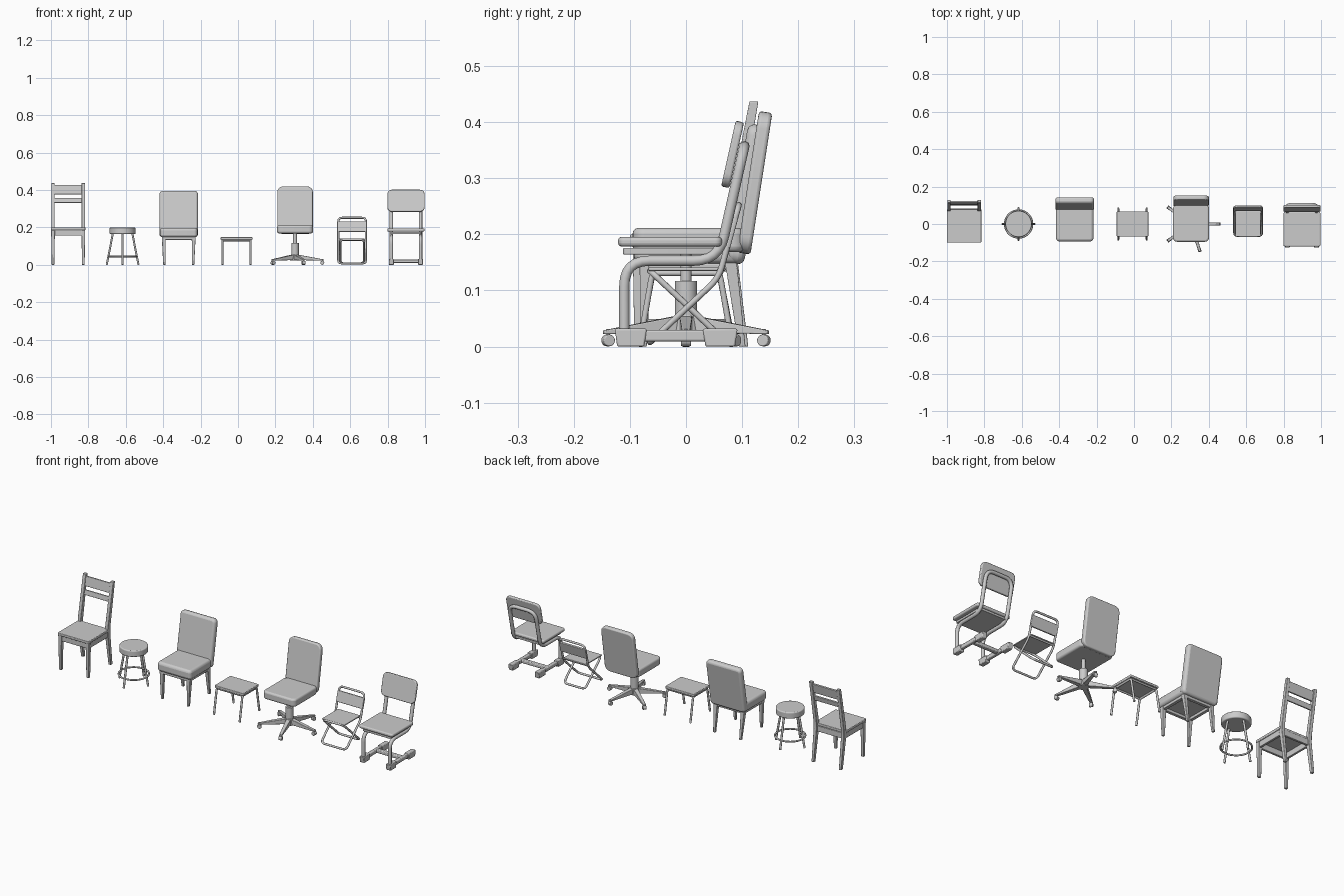
import bpy, bmesh, math
from mathutils import Vector, Matrix

if "Cube" in bpy.data.objects:
    bpy.data.objects.remove(bpy.data.objects["Cube"])


def finish(name, bm, bevel=0.0, segs=3):
    bmesh.ops.recalc_face_normals(bm, faces=bm.faces)
    me = bpy.data.meshes.new(name)
    bm.to_mesh(me)
    bm.free()
    ob = bpy.data.objects.new(name, me)
    bpy.context.collection.objects.link(ob)
    smooth(ob)
    if bevel:
        m = ob.modifiers.new("bevel", "BEVEL")
        m.width, m.segments, m.limit_method, m.angle_limit = bevel, segs, "ANGLE", math.radians(40)
    return ob


def smooth(ob):
    bpy.ops.object.select_all(action="DESELECT")
    ob.select_set(True)
    bpy.context.view_layer.objects.active = ob
    bpy.ops.object.shade_smooth_by_angle(angle=math.radians(40))


def box(name, lo, hi, bevel=0.002):
    lo, hi = Vector(lo), Vector(hi)
    bm = bmesh.new()
    bmesh.ops.create_cube(bm, size=1, matrix=Matrix.Translation((lo + hi) / 2) @ Matrix.Diagonal((*(hi - lo), 1)))
    return finish(name, bm, bevel, 2)


# Square-section beam along a path of (point, x width, y depth), horizontal sections
def beam(name, stations, bevel=0.002):
    bm = bmesh.new()
    rings = [[bm.verts.new((p[0] + sx * w / 2, p[1] + sy * d / 2, p[2]))
              for sx, sy in ((-1, -1), (1, -1), (1, 1), (-1, 1))] for p, w, d in stations]
    for a, b in zip(rings, rings[1:]):
        for i in range(4):
            bm.faces.new((a[i], a[(i + 1) % 4], b[(i + 1) % 4], b[i]))
    bm.faces.new(rings[0])
    bm.faces.new(rings[-1])
    return finish(name, bm, bevel, 2)


# Rounded-rectangle slab whose middle plane runs from p0 to p1 in (y, z)
def panel(name, cx, p0, p1, w, t, r, bevel=0.003):
    a, b = Vector((cx, *p0)), Vector((cx, *p1))
    h, v = (b - a).length, (b - a).normalized()
    n = Vector((1, 0, 0)).cross(v)
    bm = bmesh.new()
    vs = []
    for k, (sx, sy) in enumerate(((1, 1), (-1, 1), (-1, -1), (1, -1))):
        for i in range(7):
            ang = math.pi / 2 * (k + i / 6)
            x = sx * (w / 2 - r) + r * math.cos(ang)
            y = h / 2 + sy * (h / 2 - r) + r * math.sin(ang)
            vs.append(bm.verts.new(a + Vector((x, 0, 0)) + v * y - n * t / 2))
    f = bm.faces.new(vs)
    ext = bmesh.ops.extrude_face_region(bm, geom=[f])
    bmesh.ops.translate(bm, vec=n * t, verts=[e for e in ext["geom"] if isinstance(e, bmesh.types.BMVert)])
    return finish(name, bm, bevel)


# Round tube along a polyline with filleted corners
def tube(name, pts, rad, fillet=0.0, closed=False):
    pts = [Vector(p) for p in pts]
    path = []
    for i, p in enumerate(pts):
        if fillet and (closed or 0 < i < len(pts) - 1):
            d0, d1 = pts[i - 1] - p, pts[(i + 1) % len(pts)] - p
            f = min(fillet, d0.length * 0.48, d1.length * 0.48)
            q0, q1 = p + d0.normalized() * f, p + d1.normalized() * f
            path += [q0.lerp(p, s / 6).lerp(p.lerp(q1, s / 6), s / 6) for s in range(7)]
        else:
            path.append(p)
    cu = bpy.data.curves.new(name, "CURVE")
    cu.dimensions, cu.bevel_depth, cu.bevel_resolution, cu.use_fill_caps = "3D", rad, 3, True
    sp = cu.splines.new("POLY")
    sp.points.add(len(path) - 1)
    for q, co in zip(sp.points, path):
        q.co = (*co, 1)
    sp.use_cyclic_u = closed
    ob = bpy.data.objects.new(name, cu)
    bpy.context.collection.objects.link(ob)
    bpy.ops.object.select_all(action="DESELECT")
    ob.select_set(True)
    bpy.context.view_layer.objects.active = ob
    bpy.ops.object.convert(target="MESH")
    smooth(bpy.context.object)


def cyl(name, c, r1, r2, depth, bevel=0.0, rot=Matrix(), sides=32):
    bm = bmesh.new()
    bmesh.ops.create_cone(bm, cap_ends=True, segments=sides, radius1=r1, radius2=r2, depth=depth,
                          matrix=Matrix.Translation(c) @ rot)
    return finish(name, bm, bevel)


# Wooden ladder-back chair
c = -0.908
panel("wood_seat", c, (-0.1, 0.193), (0.08, 0.193), 0.184, 0.014, 0.006)
for s in (-1, 1):
    x = c + s * 0.081
    beam("wood_front_leg", [((x, -0.085, 0), 0.014, 0.014), ((x, -0.085, 0.186), 0.02, 0.02)])
    beam("wood_back_post", [((x, 0.103, 0), 0.014, 0.016), ((x, 0.079, 0.17), 0.018, 0.022),
                            ((x, 0.08, 0.21), 0.018, 0.022), ((x, 0.121, 0.437), 0.018, 0.016)])
    box("wood_side_apron", (x - 0.006, -0.085, 0.156), (x + 0.006, 0.075, 0.187))
for y in (-0.085, 0.077):
    box("wood_apron", (c - 0.08, y - 0.006, 0.156), (c + 0.08, y + 0.006, 0.187))
panel("wood_top_rail", c, (0.110, 0.376), (0.119, 0.426), 0.166, 0.010, 0.002, 0.002)
panel("wood_lower_rail", c, (0.102, 0.332), (0.107, 0.358), 0.166, 0.009, 0.002, 0.002)

# Round stool
c = -0.617
cyl("stool_seat", (c, 0, 0.182), 0.07, 0.07, 0.034, 0.005, sides=48)
for k in range(4):
    u = Vector((math.cos(k * math.pi / 2), math.sin(k * math.pi / 2), 0))
    o = Vector((c, 0, 0))
    tube("stool_leg", [o + u * 0.085, o + u * 0.052 + Vector((0, 0, 0.168))], 0.0055)
tube("stool_ring", [(c + 0.074 * math.cos(i * math.pi / 20), 0.074 * math.sin(i * math.pi / 20), 0.045)
                    for i in range(40)], 0.0045, closed=True)

# Upholstered dining chair
c = -0.317
panel("dining_seat", c, (-0.093, 0.173), (0.1, 0.173), 0.2, 0.05, 0.018, 0.013)
panel("dining_back", c, (0.086, 0.148), (0.128, 0.395), 0.207, 0.034, 0.02, 0.012)
for s in (-1, 1):
    for y0, y1 in ((-0.076, -0.072), (0.1, 0.08)):
        beam("dining_leg", [((c + s * 0.077, y0, 0), 0.012, 0.012), ((c + s * 0.08, y1, 0.15), 0.021, 0.021)])
    box("dining_side_rail", (c + s * 0.08 - 0.008, -0.075, 0.134), (c + s * 0.08 + 0.008, 0.08, 0.15))
for y in (-0.073, 0.08):
    box("dining_cross_rail", (c - 0.08, y - 0.008, 0.134), (c + 0.08, y + 0.008, 0.15))

# Low rectangular stool
c = -0.008
panel("low_seat", c, (-0.067, 0.142), (0.068, 0.142), 0.17, 0.013, 0.006)
for s in (-1, 1):
    x = c + s * 0.076
    tube("low_leg_frame", [(x, -0.083, 0), (x, -0.06, 0.131), (x, 0.06, 0.131), (x, 0.083, 0)], 0.0055, 0.012)
for y in (-0.058, 0.058):
    tube("low_cross_tube", [(c - 0.076, y, 0.131), (c + 0.076, y, 0.131)], 0.005)

# Office swivel chair
c = 0.305
panel("office_seat", c, (-0.095, 0.19), (0.105, 0.19), 0.192, 0.042, 0.022, 0.009)
panel("office_back", c, (0.103, 0.166), (0.142, 0.418), 0.19, 0.024, 0.03, 0.006)
cyl("office_lower_column", (c, 0, 0.075), 0.02, 0.02, 0.084, 0.002)
cyl("office_upper_column", (c, 0, 0.143), 0.01, 0.01, 0.06)
cyl("office_hub", (c, 0, 0.04), 0.026, 0.021, 0.034, 0.002)
for k in range(5):
    rot = Matrix.Translation((c, 0, 0)) @ Matrix.Rotation(k * math.tau / 5, 4, "Z")
    bm = bmesh.new()
    rings = [[bm.verts.new(rot @ Vector((r, sy * w, z))) for sy, z in ((-1, z0), (1, z0), (1, z1), (-1, z1))]
             for r, w, z0, z1 in ((0.01, 0.012, 0.026, 0.056), (0.154, 0.007, 0.022, 0.029))]
    for i in range(4):
        j = (i + 1) % 4
        bm.faces.new((rings[0][i], rings[0][j], rings[1][j], rings[1][i]))
    bm.faces.new(rings[0])
    bm.faces.new(rings[1])
    finish("office_base_arm", bm, 0.002, 2)
    p = rot @ Vector((0.146, 0, 0.011))
    cyl("office_caster", p, 0.0105, 0.0105, 0.018, 0.002,
        Matrix.Rotation(k * math.tau / 5, 4, "Z") @ Matrix.Rotation(math.pi / 2, 4, "X"), 20)
    cyl("office_caster_stem", p + Vector((0, 0, 0.012)), 0.003, 0.003, 0.016, sides=10)

# Folding camp chair: crossed tube loops with cloth seat and back
c = 0.61
w, r = 0.074, 0.0055
loop = [(-0.064, 0.008), (0.058, 0.122), (0.094, 0.252)]
tube("folding_back_frame",
     [(c, *loop[0])] + [(c + w, *p) for p in loop] + [(c - w, *p) for p in loop[::-1]] + [(c, *loop[0])], r, 0.022)
wi = w - 0.011
tube("folding_front_frame", [(c - wi, -0.064, 0.135), (c - wi, 0.072, 0.008),
                             (c + wi, 0.072, 0.008), (c + wi, -0.064, 0.135)], r, 0.022, True)
tube("folding_seat_rail", [(c - w, 0.062, 0.133), (c + w, 0.062, 0.133)], 0.005)
panel("folding_seat", c, (-0.067, 0.138), (0.07, 0.138), 0.134, 0.006, 0.004, 0.002)
panel("folding_back", c, (0.073, 0.176), (0.088, 0.231), 0.158, 0.011, 0.003, 0.003)

# School chair on runners
c = 0.898
panel("school_seat", c, (-0.121, 0.187), (0.064, 0.187), 0.2, 0.017, 0.012, 0.006)
panel("school_seat_pan", c, (-0.112, 0.17), (0.06, 0.17), 0.165, 0.012, 0.006, 0.002)
panel("school_back", c, (0.070, 0.284), (0.096, 0.401), 0.2, 0.015, 0.025, 0.004)
side = [(-0.11, 0.02), (-0.11, 0.153), (0.058, 0.153), (0.104, 0.357)]
hw = 0.078
tube("school_frame", [(c - hw, *p) for p in side] + [(c + hw, *p) for p in side[::-1]], 0.0095, 0.045)
for s in (-1, 1):
    x = c + s * hw
    box("school_runner", (x - 0.009, -0.12, 0.009), (x + 0.009, 0.085, 0.03), 0.004)
    for y0, y1 in ((-0.127, -0.07), (0.03, 0.092)):
        beam("school_foot", [((x, (y0 + y1) / 2, 0), 0.026, (y1 - y0) * 0.85),
                             ((x, (y0 + y1) / 2, 0.032), 0.026, y1 - y0)], 0.003)
box("school_cross_bar", (c - hw, -0.012, 0.011), (c + hw, 0.01, 0.029), 0.004)
